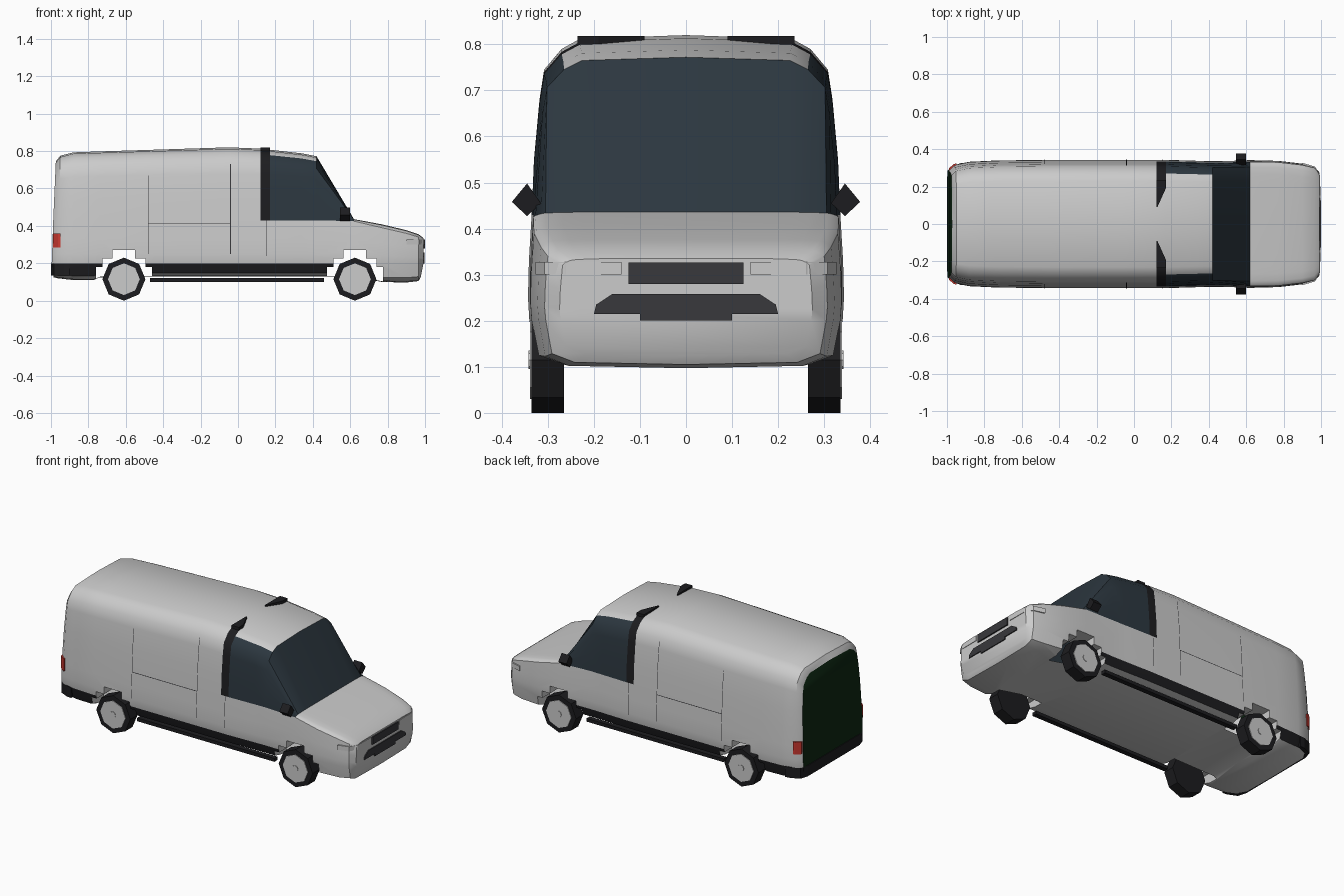
import bpy, bmesh, math

if "Cube" in bpy.data.objects:
    bpy.data.objects.remove(bpy.data.objects["Cube"])

def material(name, rgb):
    m = bpy.data.materials.new(name)
    m.diffuse_color = (*rgb, 1)
    m.use_nodes = True
    m.node_tree.nodes["Principled BSDF"].inputs["Base Color"].default_value = m.diffuse_color
    return m

GREY = material("body_grey", (0.6, 0.6, 0.6))
BLACK = material("black_trim", (0.012, 0.012, 0.014))
GLASS = material("dark_glass", (0.025, 0.038, 0.05))
GREEN = material("rear_dark_green", (0.004, 0.02, 0.006))
RED = material("lamp_red", (0.6, 0.04, 0.03))
DARK = material("dark_grey", (0.04, 0.04, 0.045))

def finish(name, bm, mats=()):
    bmesh.ops.recalc_face_normals(bm, faces=bm.faces)
    me = bpy.data.meshes.new(name)
    bm.to_mesh(me)
    bm.free()
    ob = bpy.data.objects.new(name, me)
    bpy.context.collection.objects.link(ob)
    for m in mats:
        me.materials.append(m)
    return ob

def prism(name, pts, axis, a, b, mat=None, mirror=True):
    """Extrude a 2D outline along an axis from a to b, optionally on both sides."""
    put = {'x': lambda p, t: (t, p[0], p[1]),
           'y': lambda p, t: (p[0], t, p[1]),
           'z': lambda p, t: (p[0], p[1], t)}[axis]
    bm = bmesh.new()
    for s in ((1, -1) if mirror else (1,)):
        rings = []
        for t in (a, b):
            co = [put(p, t) for p in pts]
            rings.append([bm.verts.new((x, y * s, z)) for x, y, z in co])
        lo, hi = rings
        n = len(pts)
        bm.faces.new(lo)
        bm.faces.new(hi)
        for i in range(n):
            j = (i + 1) % n
            bm.faces.new((lo[i], lo[j], hi[j], hi[i]))
    return finish(name, bm, [mat] if mat else [])

def rect(a0, a1, b0, b1):
    return [(a0, b0), (a1, b0), (a1, b1), (a0, b1)]

# Half cross-section of the van (y, z), floor centre to roof centre
PROFILE = [(0, .10), (.27, .105), (.325, .125), (.34, .20), (.343, .25), (.341, .33),
           (.335, .43), (.33, .55), (.318, .68), (.308, .745), (.27, .79), (.23, .812), (0, .82)]

# Stations: x, width, floor z, belt z, roof z, lean at top, lean at bottom
STATIONS = [(-.996, .84, .125, .43, .745, .022, .01), (-.965, .92, .12, .43, .775, .015, 0),
            (-.88, .97, .11, .43, .793, 0, 0), (-.77, .985, .11, .43, .797, 0, 0),
            (-.74, .99, .125, .43, .798, 0, 0), (-.45, 1, .13, .43, .807, 0, 0),
            (-.05, 1, .13, .43, .82, 0, 0), (.12, 1, .13, .43, .813, 0, 0),
            (.17, 1, .13, .43, .807, 0, 0), (.34, .985, .13, .43, .788, 0, 0),
            (.42, .98, .13, .43, .772, 0, 0), (.62, .99, .13, .425, .436, 0, 0),
            (.77, .985, .10, .39, .408, 0, 0), (.90, .94, .097, .36, .377, 0, 0),
            (.965, .895, .105, .34, .355, 0, 0), (.992, .80, .125, .32, .335, 0, -.015)]

def station_point(st, p):
    x, w, zb, belt, top, lt, lb = st
    y, z = p
    if z < .2:
        return x + lb * (.2 - z) / .1, y * w, zb + (z - .1) / .1 * (.2 - zb)
    if z <= .43:
        zz = .2 + (z - .2) / .23 * (belt - .2)
    else:
        zz = belt + (z - .43) / .39 * (top - belt)
    return x + lt * (z - .2) / .62, y * w, zz

# Body shell: lofted stations, faces coloured by zone
bm = bmesh.new()
R = len(PROFILE)
RING = PROFILE + [(-y, z) for y, z in PROFILE[-2:0:-1]]
N = len(RING)
rings = [[bm.verts.new(station_point(st, p)) for p in RING] for st in STATIONS]
for k in range(len(rings) - 1):
    x0, x1 = STATIONS[k][0], STATIONS[k + 1][0]
    for i in range(N):
        j = (i + 1) % N
        f = bm.faces.new((rings[k][i], rings[k][j], rings[k + 1][j], rings[k + 1][i]))
        row = i if i < R - 1 else N - 1 - i
        if row == 2 and x1 < .65:
            f.material_index = 1
        elif x0 == .12 and 6 <= row <= 10:
            f.material_index = 1
        elif .17 <= x0 < .42 and 6 <= row <= 9 or x0 == .42 and row >= 6:
            f.material_index = 2
for ring, rear in ((rings[0], True), (rings[-1], False)):
    for i in range(R - 1):
        vs = []
        for v in (ring[i], ring[i + 1], ring[(N - i - 1) % N], ring[(N - i) % N]):
            if v not in vs:
                vs.append(v)
        if len(vs) > 2:
            f = bm.faces.new(vs)
            if rear:
                f.material_index = 1 if i < 3 else 3
body = finish("van_body", bm, [GREY, BLACK, GLASS, GREEN])

# Stepped wheel arches cut into both sides
WHEEL_X = (-.61, .625)
for wx in WHEEL_X:
    outline = [(-.15, .03), (.15, .03), (.15, .18), (.115, .18), (.115, .225), (.06, .225),
               (.06, .27), (-.06, .27), (-.06, .225), (-.115, .225), (-.115, .18), (-.15, .18)]
    cutter = prism("arch_cutter", [(wx + a, z) for a, z in outline], 'y', .21, .42)
    cutter.hide_render = True
    mod = body.modifiers.new("arch", 'BOOLEAN')
    mod.object = cutter
    mod.operation = 'DIFFERENCE'
    mod.solver = 'EXACT'
    bpy.context.view_layer.objects.active = body
    bpy.ops.object.modifier_apply(modifier=mod.name)
    bpy.data.objects.remove(cutter)

# The shell is hollow: remove the inner walls of the arches, keep the stepped liners
bm = bmesh.new()
bm.from_mesh(body.data)
inner = [f for f in bm.faces if abs(f.normal.y) > .99 and abs(abs(f.calc_center_median().y) - .21) < .005]
bmesh.ops.delete(bm, geom=inner, context='FACES')
bm.to_mesh(body.data)
bm.free()
bpy.ops.object.select_all(action='DESELECT')
body.select_set(True)
bpy.context.view_layer.objects.active = body
bpy.ops.object.shade_smooth_by_angle(angle=math.radians(35))

# Wheels: octagonal tyres with pale hub discs
def octagon(wx, r):
    return [(wx + r * math.sin(i * math.pi / 4), .115 + r * math.cos(i * math.pi / 4)) for i in range(8)]

for wx, label in zip(WHEEL_X, ("rear", "front")):
    prism(label + "_tyres", octagon(wx, .115), 'y', .265, .335, BLACK)
    prism(label + "_hubs", octagon(wx, .085), 'y', .30, .339)
    prism(label + "_hub_caps", octagon(wx, .02), 'y', .33, .342)

# Side step bars under the floor
prism("side_steps", rect(-.47, .46, .10, .12), 'y', .275, .305, BLACK)

# Door seams: narrow ribbons following the side of the body
def side_y(z):
    for (y0, z0), (y1, z1) in zip(PROFILE, PROFILE[1:]):
        if z1 > z0 and z0 <= z <= z1:
            return y0 + (y1 - y0) * (z - z0) / (z1 - z0) + .003

def seam(name, x0, x1, z0, z1):
    zs = [z0] + [p[1] for p in PROFILE if z0 < p[1] < z1] + [z1]
    b = bmesh.new()
    for s in (1, -1):
        rows = [[b.verts.new((x, s * side_y(z), z)) for x in (x0, x1)] for z in zs]
        for p, q in zip(rows, rows[1:]):
            b.faces.new((p[0], p[1], q[1], q[0]))
    finish(name, b, [DARK])

seam("sliding_door_rear_seam", -.4815, -.4785, .25, .67)
seam("sliding_door_front_seam", -.0415, -.0385, .25, .73)
seam("cab_door_seam", .1485, .1515, .24, .43)
seam("sliding_door_rail", -.48, -.04, .409, .413)

# Door pillar tips tapering onto the roof
prism("pillar_tips", [(.12, .235), (.17, .235), (.17, .19), (.125, .09), (.12, .09)], 'z', .80, .818, BLACK)

# Front grille and lower intake
prism("grille", rect(-.125, .125, .28, .326), 'x', .97, 1.0, DARK, False)
prism("lower_intake", [(-.2, .215), (-.1, .215), (-.1, .2), (.1, .2), (.1, .215), (.2, .215),
                       (.195, .235), (.16, .258), (-.16, .258), (-.195, .235)], 'x', .97, .998, DARK, False)

# Headlights wrapped round the front corners
prism("headlights", [(.996, .14), (.994, .26), (.968, .307), (.90, .327), (.90, .29), (.96, .14)],
      'z', .30, .328)

# Tail lights on the rear corners
prism("tail_lights", [(-.99, .27), (-.99, .297), (-.963, .321), (-.95, .324), (-.95, .27)],
      'z', .285, .36, RED)

# Rear bumper
prism("rear_bumper", [(-1.0, .0), (-1.0, .25), (-.985, .30), (-.93, .325), (-.9, .328), (-.9, 0)],
      'z', .135, .20, BLACK)

# Door mirrors: diamond-shaped pods
prism("door_mirrors", [(.315, .455), (.345, .427), (.378, .458), (.345, .498)], 'x', .545, .60, BLACK)
